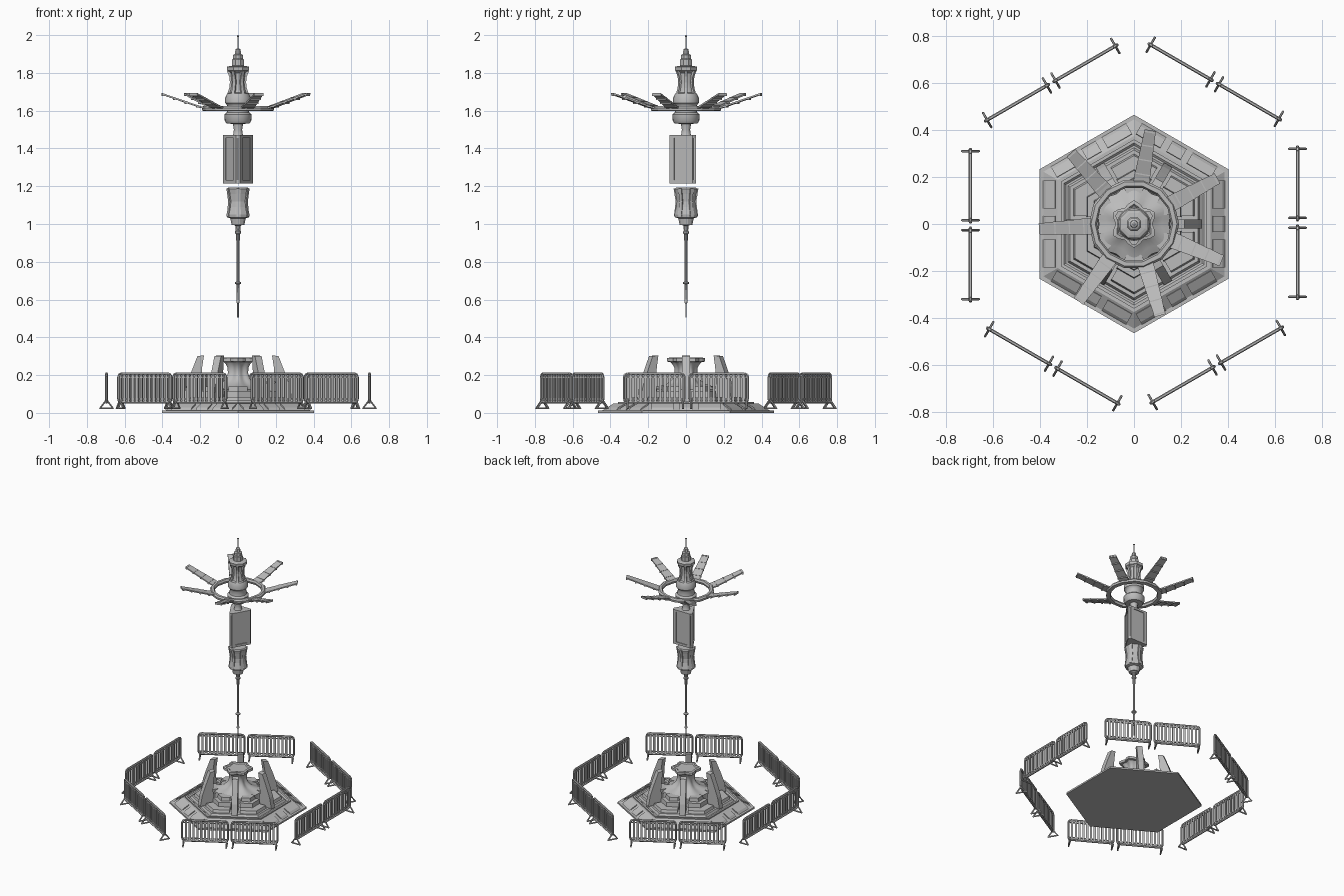
import bpy, bmesh
from math import sin, cos, pi, radians, tau
from mathutils import Matrix, Vector

old = bpy.data.objects.get("Cube")
if old:
    bpy.data.objects.remove(old)

grey = bpy.data.materials.new("grey metal")
grey.use_nodes = True
grey.diffuse_color = (0.5, 0.5, 0.5, 1)
grey.node_tree.nodes["Principled BSDF"].inputs["Base Color"].default_value = (0.5, 0.5, 0.5, 1)


def spin(deg):
    return Matrix.Rotation(radians(deg), 4, 'Z')


def finish(name, bm, smooth=False):
    bmesh.ops.recalc_face_normals(bm, faces=bm.faces)
    me = bpy.data.meshes.new(name)
    bm.to_mesh(me)
    bm.free()
    me.materials.append(grey)
    ob = bpy.data.objects.new(name, me)
    bpy.context.collection.objects.link(ob)
    if smooth:
        bpy.ops.object.select_all(action='DESELECT')
        ob.select_set(True)
        bpy.context.view_layer.objects.active = ob
        bpy.ops.object.shade_smooth_by_angle(angle=radians(35))
    return ob


def loft(bm, rings, mat=Matrix()):
    """Closed skin through rings of points with equal counts."""
    vs = [[bm.verts.new(mat @ Vector(p)) for p in ring] for ring in rings]
    n = len(vs[0])
    for a, b in zip(vs, vs[1:]):
        for i in range(n):
            j = (i + 1) % n
            bm.faces.new((a[i], a[j], b[j], b[i]))
    bm.faces.new(vs[0][::-1])
    bm.faces.new(vs[-1])


def turned(bm, profile, n, start=0.0, flute=0.0):
    """Lathe of (radius, height); flute makes six lobes."""
    rings = []
    for r, z in profile:
        ang = [radians(start) + tau * i / n for i in range(n)]
        rr = [r * (1 - flute * cos(6 * a)) for a in ang]
        rings.append([(q * cos(a), q * sin(a), z) for q, a in zip(rr, ang)])
    loft(bm, rings)


def prism(bm, pts, h0, h1, mat=Matrix(), taper=1.0):
    loft(bm, [[(x, y, h0) for x, y in pts], [(x * taper, y * taper, h1) for x, y in pts]], mat)


def box(bm, lo, hi, mat=Matrix()):
    prism(bm, [(lo[0], lo[1]), (hi[0], lo[1]), (hi[0], hi[1]), (lo[0], hi[1])], lo[2], hi[2], mat)


def tube(bm, a, b, r, mat=Matrix(), n=6):
    a, b = Vector(a), Vector(b)
    d = b - a
    q = d.to_track_quat('Z', 'Y').to_matrix().to_4x4()
    ring = [(r * cos(tau * i / n), r * sin(tau * i / n)) for i in range(n)]
    prism(bm, ring, 0, d.length, mat @ Matrix.Translation(a) @ q)


# Stepped hexagonal platform
bm = bmesh.new()
turned(bm, [(.465, 0), (.465, .012), (.445, .012), (.375, .05), (.36, .05),
            (.36, .058), (.345, .058), (.335, .05), (.325, .05), (.315, .065), (.2, .065)], 6, 30)
finish("platform", bm)

# Panels on the sloping border
bm = bmesh.new()
slope = [(.388, .014), (.376, .028), (.337, .049), (.335, .043)]
for k in range(6):
    for t, half in ((-.125, .06), (0, .035), (.125, .06)):
        loft(bm, [[(x, t + s * half, z) for x, z in slope] for s in (-1, 1)], spin(60 * k))
finish("border_panels", bm)


# Corner blocks separated by slots
def corner_outline(R, r, g):
    out = []
    for q in (R, r):
        a = (.75 * q + .5 * g, .433 * q - .866 * g)
        out.append([a, (q, 0), (a[0], -a[1])])
    return out[0] + out[1][::-1]


bm = bmesh.new()
for k in range(6):
    m = spin(60 * k + 30)
    for R, r, g, z0, z1 in ((.3, .2, .035, .06, .085), (.235, .1, .03, .06, .115), (.2, .1, .04, .1, .14)):
        prism(bm, corner_outline(R, r, g), z0, z1, m, .97)
finish("corner_blocks", bm)

# Fluted pedestal and lobed crown
bm = bmesh.new()
turned(bm, [(.17, .06), (.165, .125), (.13, .14), (.09, .155), (.065, .18), (.054, .21),
            (.056, .24), (.068, .262), (.078, .272)], 48, 0, .1)
finish("pedestal", bm, True)
bm = bmesh.new()
turned(bm, [(.07, .268), (.09, .272), (.09, .29), (.075, .293), (.068, .284), (.03, .284)], 24, 0, .13)
finish("pedestal_crown", bm)

# Curved upright fins
bm = bmesh.new()
fin = [(.29, .06), (.275, .14), (.25, .21), (.215, .3), (.18, .305), (.19, .24), (.195, .16), (.18, .06)]
for k in range(6):
    rings = [[(x, w, z) for x, z in fin] for w in (-.02, .02)]
    loft(bm, rings, spin(60 * k))
finish("upright_fins", bm)

# Crowd barriers: two per side of a hexagon
frames, bars, feet = bmesh.new(), bmesh.new(), bmesh.new()
D, Z0, Z1, C = .696, .055, .207, .018
for k in range(6):
    for t in (.173, -.163):
        m = spin(60 * k) @ Matrix.Translation((D, t, 0))
        w = .155
        loop = []
        for sy, sz, a0 in ((1, 1, 0), (-1, 1, 90), (-1, -1, 180), (1, -1, 270)):
            cy, cz = sy * (w - C), (Z1 - C if sz > 0 else Z0 + C)
            for s in (0, 45, 90):
                a = radians(a0 + s)
                loop.append((0, cy + C * cos(a), cz + C * sin(a)))
        for a, b in zip(loop, loop[1:] + loop[:1]):
            tube(frames, a, b, .0075, m)
        for z in (Z0 + .018, Z1 - .018):
            box(bars, (-.004, -w, z - .003), (.004, w, z + .003), m)
        for i in range(11):
            y = -w + 2 * w * (i + 1) / 12
            box(bars, (-.003, y - .007, Z0), (.003, y + .007, Z1), m)
        for y in (-w + .008, w - .008):
            for s in (-1, 1):
                tube(feet, (0, y, .07), (s * .036, y, .022), .005, m)
            tube(feet, (-.036, y, .024), (.036, y, .024), .005, m)
finish("barrier_frames", frames, True)
finish("barrier_bars", bars)
finish("barrier_feet", feet)

# Hanging needle
bm = bmesh.new()
turned(bm, [(.004, .505), (.004, .58), (.009, .582), (.009, .592), (.007, .6), (.007, .68),
            (.017, .684), (.017, .692), (.007, .696), (.007, .9), (.011, .92), (.011, .945),
            (.016, .95), (.016, .96), (.012, .965), (.014, .99), (.03, 1.0)], 10)
finish("needle", bm, True)

# Waisted lower housing with ribs
bm = bmesh.new()
turned(bm, [(.035, .995), (.042, 1.03), (.06, 1.035), (.063, 1.05), (.053, 1.09), (.05, 1.12),
            (.056, 1.16), (.062, 1.185), (.055, 1.192)], 12, 15)
finish("lower_housing", bm)
bm = bmesh.new()
rib = [(.064, 1.04), (.058, 1.09), (.055, 1.12), (.062, 1.165), (.066, 1.188), (.045, 1.188), (.045, 1.04)]
for k in range(6):
    loft(bm, [[(x, y, z) for x, z in rib] for y in (-.009, .009)], spin(60 * k + 30))
finish("housing_ribs", bm)

# Three-sided display block with recessed screens
bm = bmesh.new()
tri = [(.087 * cos(radians(a + s)), .087 * sin(radians(a + s))) for a in (-90, 30, 150) for s in (-7, 7)]
for z0, z1 in ((1.215, 1.232), (1.455, 1.47)):
    prism(bm, tri, z0, z1)
prism(bm, [(x * .9, y * .9) for x, y in tri], 1.22, 1.465)
for k in range(3):
    m = spin(120 * k - 30)
    for s in (-1, 1):
        box(bm, (.036, s * .057 - .013, 1.22), (.0525, s * .057 + .013, 1.465), m)
finish("display_block", bm)

# Neck, collar and upper column
bm = bmesh.new()
turned(bm, [(.03, 1.465), (.024, 1.48), (.022, 1.5), (.027, 1.53), (.06, 1.532), (.07, 1.545),
            (.072, 1.58), (.06, 1.59), (.055, 1.62), (.062, 1.635), (.068, 1.64), (.068, 1.67),
            (.058, 1.69), (.045, 1.695), (.04, 1.71), (.034, 1.75), (.04, 1.8), (.05, 1.81)], 16)
finish("neck_and_collar", bm, True)
bm = bmesh.new()
turned(bm, [(.045, 1.805), (.062, 1.812), (.064, 1.832), (.05, 1.836), (.033, 1.838), (.033, 1.87),
            (.028, 1.875), (.028, 1.895), (.017, 1.9), (.015, 1.925), (.004, 1.93)], 8, 22.5)
finish("top_cap", bm)
bm = bmesh.new()
brace = [(.056, 1.69), (.046, 1.72), (.043, 1.75), (.046, 1.78), (.058, 1.81), (.03, 1.81), (.03, 1.69)]
for k in range(6):
    loft(bm, [[(x, y, z) for x, z in brace] for y in (-.009, .009)], spin(60 * k))
finish("column_braces", bm)

# Top aerial
bm = bmesh.new()
turned(bm, [(.003, 1.92), (.003, 1.99), (.006, 1.992), (.006, 1.998), (.002, 2.0)], 8)
finish("aerial", bm)

# Halo ring
bm = bmesh.new()
N = 14
section = [(.19, 1.6), (.192, 1.615), (.183, 1.625), (.165, 1.625), (.158, 1.612), (.163, 1.597)]
vs = [[bm.verts.new((r * cos(tau * i / N), r * sin(tau * i / N), z)) for r, z in section] for i in range(N)]
for i in range(N):
    a, b = vs[i], vs[(i + 1) % N]
    for j in range(6):
        bm.faces.new((a[j], a[j - 1], b[j - 1], b[j]))
finish("halo_ring", bm)

# Seven rising blades with cross ribs
bm = bmesh.new()
for k in range(7):
    m = spin(183 + k * 360 / 7)
    stations = [(.165, .034, 1.612), (.2, .034, 1.62), (.405, .024, 1.69)]
    loft(bm, [[(x, -w, z - .005), (x, w, z - .005), (x, w, z + .004), (x, -w, z + .004)]
              for x, w, z in stations], m)
    for f in (.08, .38, .68, .97):
        x, z, w = .2 + .205 * f, 1.62 + .07 * f, .035 - .01 * f
        box(bm, (x - .005, -w, z - .01), (x + .005, w, z + .004), m)
finish("halo_blades", bm)
